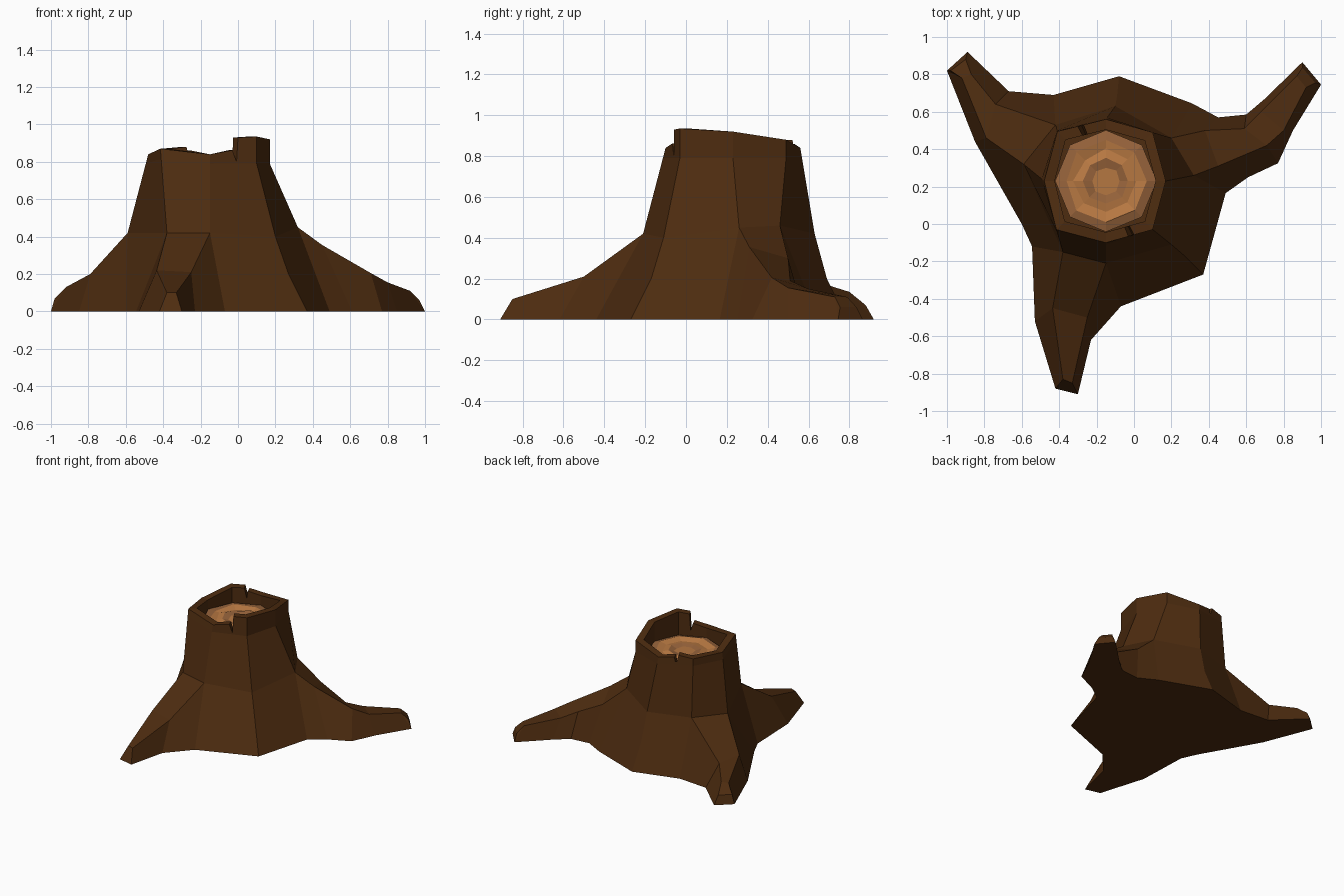
import bpy, bmesh, math, random
from mathutils import Vector as V

if "Cube" in bpy.data.objects:
    bpy.data.objects.remove(bpy.data.objects["Cube"])

random.seed(3)
AX = V((-0.15, 0.23, 0))          # trunk axis


def material(name, rgb):
    m = bpy.data.materials.new(name)
    m.diffuse_color = (*rgb, 1)
    m.use_nodes = True
    m.node_tree.nodes["Principled BSDF"].inputs["Base Color"].default_value = m.diffuse_color
    return m


def finish(bm, name, mats):
    bmesh.ops.remove_doubles(bm, verts=bm.verts, dist=0.0005)
    bmesh.ops.recalc_face_normals(bm, faces=bm.faces)
    me = bpy.data.meshes.new(name)
    bm.to_mesh(me)
    bm.free()
    for m in mats:
        me.materials.append(m)
    ob = bpy.data.objects.new(name, me)
    bpy.context.collection.objects.link(ob)
    return ob


def face(bm, pts):
    return bm.faces.new([bm.verts.new(p) for p in pts])


def g(x, y):
    return V((x, y, 0))


# Eight trunk columns, counter-clockwise from the front
top = [V(p) for p in [(-.15, -.10, .84), (.10, -.03, .935), (.17, .23, .92), (.10, .49, .88),
                      (-.15, .56, .84), (-.41, .495, .87), (-.48, .23, .84), (-.415, -.03, .87)]]
mid = [V(p) for p in [(-.15, -.21, .42), (.20, -.11, .40), (.32, .26, .45), (.20, .46, .46),
                      (-.10, .63, .42), (-.42, .53, .42), (-.59, .32, .42), (-.38, -.15, .42)]]
ground = [g(-.07, -.44), g(.37, -.27), g(.49, .165), g(.31, .645),
          g(-.08, .79), g(-.43, .69), g(-.60, 0), g(-.545, -.12)]
low = {1: V((.27, -.17, .2)), 4: V((-.09, .69, .2))}
neck = [V((t.x, t.y, .79)) if i in (1, 2, 3) else t.lerp(mid[i], .12) for i, t in enumerate(top)]

# Cracks in the rim: (position along the edge, height)
cracks = {0: [(.48, .862), (.57, .80), (.60, .93)], 4: [(.46, .86), (.50, .80), (.58, .88)]}

# Roots leaving an edge: sections of ground, ridge, ridge, ground
roots = {
    7: [[(-.53, -.52, 0), (-.435, -.45, .22), (-.25, -.50, .21), (-.23, -.62, 0)],
        [(-.42, -.88, 0), (-.38, -.83, .10), (-.33, -.85, .10), (-.30, -.91, 0)]],
    2: [[(.61, .25, 0), (.45, .31, .355), (.38, .50, .30), (.45, .57, 0)],
        [(.77, .325, 0), (.71, .42, .205), (.59, .51, .19), (.60, .585, 0)],
        [(.85, .50, 0), (.80, .50, .155), (.68, .60, .15), (.70, .67, 0)],
        [(1.0, .745, 0), (.92, .73, .11), (.87, .79, .11), (.90, .865, 0)],
        [(1.0, .745, 0), (.97, .755, .06), (.90, .835, .06), (.90, .865, 0)]],
    5: [[(-.67, .71, 0), (-.74, .64, .185), (-.79, .46, .20), (-.85, .44, 0)],
        [(-.89, .92, 0), (-.87, .80, .135), (-.92, .78, .13), (-1.0, .82, 0)],
        [(-.89, .92, 0), (-.90, .88, .07), (-.98, .82, .07), (-1.0, .82, 0)]],
}

bark = material("bark", (.075, .025, .005))
bm = bmesh.new()
base, rim = [], []
for i in range(8):
    j = (i + 1) % 8
    # rim edge with its crack, and the two trunk bands below it
    chain = [top[i]]
    for t, z in cracks.get(i, []):
        p = top[i].lerp(top[j], t)
        chain.append(V((p.x, p.y, z)))
    rim += chain
    face(bm, [neck[i], neck[j], top[j]] + chain[::-1])
    face(bm, [mid[i], mid[j], neck[j], neck[i]])
    base.append(ground[i])
    if i in roots:
        # root lofted out of the trunk edge and capped
        secs = [[ground[i], mid[i], mid[j], ground[j]]] + [[V(p) for p in s] for s in roots[i]]
        for a, b in zip(secs, secs[1:]):
            for k in range(3):
                quad = [a[k], b[k], b[k + 1], a[k + 1]]
                pts = [p for n, p in enumerate(quad) if (p - quad[n - 1]).length > 1e-4]
                face(bm, pts)
        face(bm, secs[-1])
        outer = [s for n, s in enumerate(secs) if n and (s[0] - secs[n - 1][0]).length > 1e-4]
        base += [s[0] for s in outer] + [s[3] for s in outer[::-1]]
    else:
        # flared skirt between roots
        face(bm, [mid[i]] + ([low[i]] if i in low else []) + [ground[i], ground[j]]
             + ([low[j]] if j in low else []) + [mid[j]])
face(bm, base)

# Rim thickness, hollow wall and floor
inner = [V((AX.x + (p.x - AX.x) * .83, AX.y + (p.y - AX.y) * .83, p.z)) for p in rim]
floor = [V((p.x, p.y, .74)) for p in inner]
for k in range(len(rim)):
    n = (k + 1) % len(rim)
    face(bm, [rim[k], rim[n], inner[n], inner[k]])
    face(bm, [inner[k], inner[n], floor[n], floor[k]])
face(bm, floor)
finish(bm, "stump_bark", [bark])

# Cut wood with uneven growth rings
mats = [material("wood_light", (.48, .19, .055)), material("wood_dark", (.32, .13, .045))]
bm = bmesh.new()
rings = []
for r, z, jit in [(.272, .765, 0), (.215, .775, .012), (.165, .765, .012), (.115, .772, .012), (.075, .765, .006)]:
    rings.append([])
    for k in range(8):
        a = math.tau * k / 8
        q = r + random.uniform(-jit, jit)
        rings[-1].append(V((AX.x + q * math.cos(a), AX.y + q * math.sin(a), z + random.uniform(-jit, jit) * .7)))
for n, (a, b) in enumerate(zip(rings, rings[1:])):
    for k in range(8):
        f = face(bm, [a[k], a[(k + 1) % 8], b[(k + 1) % 8], b[k]])
        f.material_index = 1 if n in (0, 3) else 0
face(bm, rings[-1])
finish(bm, "cut_wood", mats)
